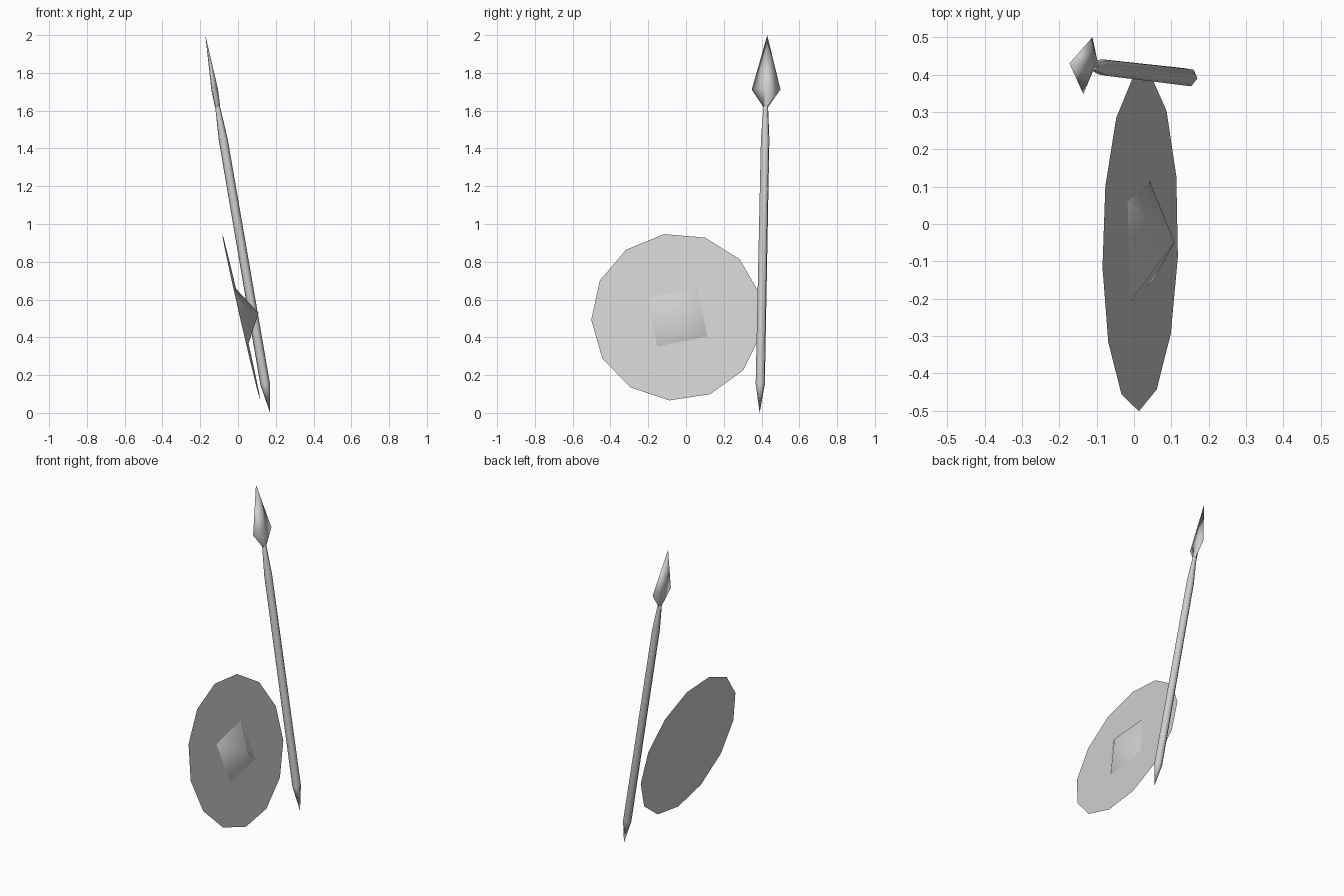
import bpy, bmesh
from math import cos, sin, radians, tau
from mathutils import Vector, Matrix

if "Cube" in bpy.data.objects:
    bpy.data.objects.remove(bpy.data.objects["Cube"])

grey = bpy.data.materials.new("plain grey")
grey.use_nodes = True
grey.diffuse_color = (0.62, 0.62, 0.62, 1)
grey.node_tree.nodes["Principled BSDF"].inputs["Base Color"].default_value = grey.diffuse_color


def frame(origin, axis, side, side_is_y=False):
    """Placement whose local z follows axis and whose x (or y) follows side."""
    z = Vector(axis).normalized()
    s = Vector(side)
    s = (s - z * s.dot(z)).normalized()
    x, y = (s.cross(z), s) if side_is_y else (s, z.cross(s))
    m = Matrix((x, y, z)).transposed().to_4x4()
    m.translation = Vector(origin)
    return m


def loft(name, rings, sides, placement, phase=0, smooth=True):
    """Skin a stack of (height, x radius, y radius) rings; zero radius is a point."""
    bm = bmesh.new()
    loops = []
    for h, rx, ry in rings:
        if rx == 0:
            loops.append([bm.verts.new((0, 0, h))] * sides)
        else:
            angles = [radians(phase) + tau * i / sides for i in range(sides)]
            loops.append([bm.verts.new((rx * cos(a), ry * sin(a), h)) for a in angles])
    if len(loops) == 1:
        bm.faces.new(loops[0])
    for low, high in zip(loops, loops[1:]):
        for i in range(sides):
            j = (i + 1) % sides
            corners = [low[i], low[j], high[j], high[i]]
            bm.faces.new(list(dict.fromkeys(corners)))
    bm.transform(placement)
    mesh = bpy.data.meshes.new(name)
    bm.to_mesh(mesh)
    bm.free()
    mesh.materials.append(grey)
    for p in mesh.polygons:
        p.use_smooth = smooth
    obj = bpy.data.objects.new(name, mesh)
    bpy.context.collection.objects.link(obj)
    return obj


# Leaning flat shield with a pyramid boss
shield = frame((0.017, -0.047, 0.508), (1, -0.016, 0.229), (0, 1, 0))
loft("shield_disc", [(0, 0.455, 0.455)], 13, shield, phase=98.7, smooth=False)
loft("shield_boss", [(0, 0.192, 0.192), (0.094, 0, 0)], 4, shield, phase=56.5)

# Leaning spear: six-sided shaft pointed at the foot, flat diamond head
spear = frame((0.17, 0.39, 0), (-0.1715, 0.02, 1), (0.16, 1, 0), side_is_y=True)
shaft = [(0, 0), (0.155, 0.026), (1.47, 0.024), (1.645, 0.013), (1.7, 0)]
loft("spear_shaft", [(h, r, r) for h, r in shaft], 6, spear)
head = [(1.6, 0, 0), (1.645, 0.014, 0.014), (1.737, 0.018, 0.077), (2.029, 0, 0)]
loft("spear_head", head, 4, spear)
